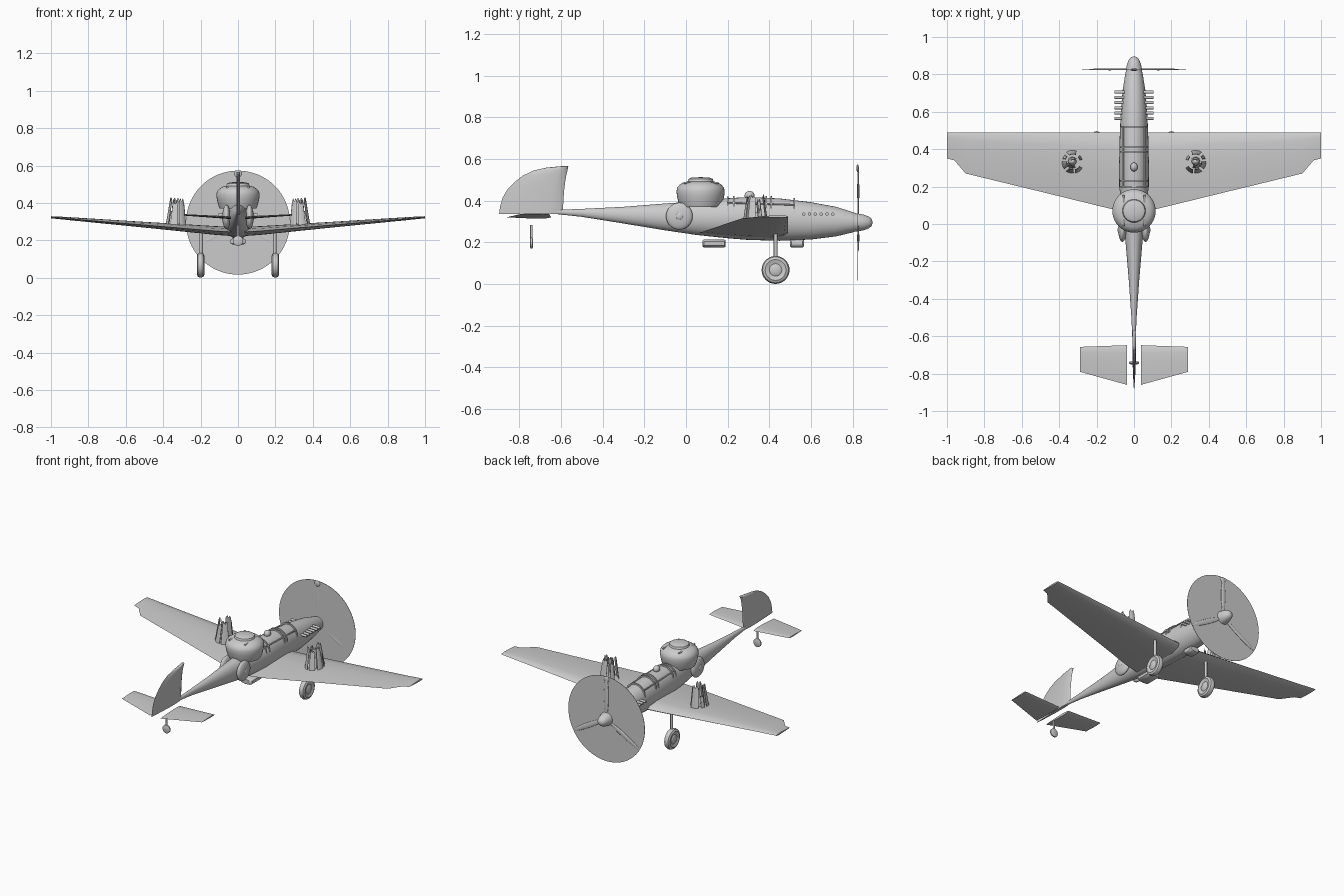
import bpy, bmesh, math
from math import sin, cos, pi, radians
from mathutils import Matrix, Vector

if "Cube" in bpy.data.objects:
    bpy.data.objects.remove(bpy.data.objects["Cube"])


def finish(name, bm, angle=40):
    bmesh.ops.recalc_face_normals(bm, faces=bm.faces)
    me = bpy.data.meshes.new(name)
    bm.to_mesh(me)
    bm.free()
    ob = bpy.data.objects.new(name, me)
    bpy.context.collection.objects.link(ob)
    bpy.ops.object.select_all(action='DESELECT')
    ob.select_set(True)
    bpy.context.view_layer.objects.active = ob
    bpy.ops.object.shade_smooth_by_angle(angle=radians(angle))
    return ob


def loft(name, rings, angle=40):
    """Skin a list of equal-length closed rings and cap the ends."""
    bm = bmesh.new()
    vs = [[bm.verts.new(p) for p in r] for r in rings]
    n = len(vs[0])
    for a, b in zip(vs, vs[1:]):
        for i in range(n):
            j = (i + 1) % n
            bm.faces.new((a[i], a[j], b[j], b[i]))
    bm.faces.new(vs[0])
    bm.faces.new(vs[-1])
    return finish(name, bm, angle)


def circle(n, f):
    return [f(cos(2 * pi * i / n), sin(2 * pi * i / n)) for i in range(n)]


def lathe(name, prof, loc, axis='Z', n=40):
    """Revolve (radius, height) pairs about an axis through loc."""
    x, y, z = loc
    f = {'Z': lambda r, h: lambda c, s: (x + r * c, y + r * s, z + h),
         'Y': lambda r, h: lambda c, s: (x + r * c, y + h, z + r * s),
         'X': lambda r, h: lambda c, s: (x + h, y + r * c, z + r * s)}[axis]
    return loft(name, [circle(n, f(r, h)) for r, h in prof])


def ball(name, loc, scale, rot=Matrix()):
    bm = bmesh.new()
    bmesh.ops.create_uvsphere(bm, u_segments=28, v_segments=16, radius=1,
                              matrix=Matrix.Translation(loc) @ rot @ Matrix.Diagonal((*scale, 1)))
    return finish(name, bm, 60)


def rod(name, a, b, r, n=14):
    a, b = Vector(a), Vector(b)
    bm = bmesh.new()
    m = Matrix.Translation((a + b) / 2) @ (b - a).to_track_quat('Z', 'Y').to_matrix().to_4x4()
    bmesh.ops.create_cone(bm, cap_ends=True, segments=n, radius1=r, radius2=r,
                          depth=(b - a).length, matrix=m)
    return finish(name, bm)


FOIL = [(0, 0), (.25, .55), (.55, .95), (.8, 1), (.95, .65), (1, 0),
        (.95, -.5), (.8, -.8), (.55, -.75), (.25, -.4)]


def foil(x, te, le, z, t):
    return [(x, te + (le - te) * u, z + v * t / 2) for u, v in FOIL]


# fuselage: y, bottom, top, half width
body = [(.84, .26, .33, .038), (.8, .247, .345, .047), (.72, .228, .37, .06),
        (.6, .213, .392, .071), (.45, .207, .41, .077), (.3, .211, .417, .08),
        (.2, .219, .411, .079), (.05, .235, .396, .06), (-.1, .257, .386, .045),
        (-.3, .29, .37, .028), (-.5, .322, .36, .014), (-.63, .336, .355, .008)]
loft("fuselage", [circle(32, lambda c, s: (w * c, y, (a + b) / 2 + (b - a) / 2 * s))
                  for y, a, b, w in body])

# main wing
half = [(.12, .08, .49, .25, .052), (.5, .173, .49, .282, .034), (.9, .27, .49, .315, .018),
        (.96, .34, .49, .32, .015), (1, .35, .49, .323, .012)]
loft("wing", [foil(-h[0], *h[1:]) for h in reversed(half)] + [foil(0, .06, .49, .243, .056)]
     + [foil(*h) for h in half], 50)

# tailplanes
for s in (-1, 1):
    loft("tailplane", [foil(s * .037, -.86, -.648, .32, .016),
                       foil(s * .29, -.79, -.657, .336, .009)], 50)

# fin: z, trailing y, leading y
fin = [(.335, -.897, -.592), (.37, -.893, -.59), (.41, -.882, -.588), (.45, -.86, -.585),
       (.49, -.822, -.58), (.52, -.783, -.575), (.545, -.73, -.569), (.558, -.67, -.566),
       (.565, -.6, -.565)]
loft("fin", [[(v * .011, te + (le - te) * u, z) for u, v in FOIL] for z, te, le in fin], 50)

# spinner, propeller disc and blades
PZ = .295
lathe("spinner", [(.044, -.03), (.043, 0), (.037, .03), (.028, .053), (.018, .066), (.004, .07)],
      (0, .825, PZ), 'Y')
lathe("propeller_disc", [(.278, -.001), (.278, .001)], (0, .824, PZ), 'Y', 64)
for k in range(3):
    r = Matrix.Rotation(k * 2 * pi / 3, 4, 'Y')
    ball("propeller_blade", Vector((0, .827, PZ)) + r @ Vector((0, 0, .15)), (.016, .005, .126), r)
ball("propeller_tip_knob", (0, .824, .555), (.019, .006, .019))

# dorsal turret with cap and twin barrels
lathe("turret_dome", [(.098, .37), (.106, .39), (.113, .42), (.116, .445), (.112, .462),
                      (.1, .476), (.085, .486), (.062, .492), (.058, .504), (.045, .51),
                      (.01, .512)], (0, .07, 0))
for s in (-1, 1):
    rod("turret_barrel", (s * .057, -.01, .485), (s * .057, .155, .485), .005)

# waist blisters
for s in (-1, 1):
    ball("side_blister", (s * .062, -.032, .325), (.022, .064, .065))
    ball("blister_hub", (s * .08, -.032, .325), (.008, .018, .018))

# cockpit hoops, rails and pilot
for y, zc, rx, rz in ((.52, .34, .066, .068), (.41, .35, .07, .066),
                      (.385, .35, .07, .068), (.23, .35, .07, .068), (.2, .35, .068, .064)):
    bm = bmesh.new()
    rings = []
    for i in range(17):
        a = pi * i / 16
        rings.append([bm.verts.new(((rx + d) * cos(a), y + e, zc + (rz + d) * sin(a)))
                      for d, e in ((-.004, -.004), (.005, -.004), (.005, .004), (-.004, .004))])
    for p, q in zip(rings, rings[1:]):
        for i in range(4):
            bm.faces.new((p[i], p[(i + 1) % 4], q[(i + 1) % 4], q[i]))
    finish("cockpit_hoop", bm)
for s in (-1, 1):
    rod("cockpit_rail", (s * .058, .2, .39), (s * .058, .52, .38), .004)
ball("pilot_head", (0, .305, .424), (.02, .024, .022))

# exhaust stubs
for s in (-1, 1):
    for k in range(6):
        y = .565 + k * .028
        rod("exhaust_stub", (s * .05, y, .335), (s * .105, y, .335), .008)

# belly scoops
for y0, y1, w in ((.08, .19, .042), (.5, .566, .036)):
    prof = [(y0, .8), (y0 + .006, 1), (y1 - .006, 1), (y1, .8)]
    loft("belly_scoop", [circle(20, lambda c, s: (w * k * c, y,
                         .194 + .019 * k * math.copysign(abs(s) ** .6, s))) for y, k in prof])

# landing gear
wheel = [(.02, -.02), (.03, -.014), (.05, -.02), (.062, -.014), (.067, 0),
         (.062, .014), (.05, .02), (.03, .014), (.02, .02)]
for s in (-1, 1):
    lathe("main_wheel", wheel, (s * .2, .43, .067), 'X', 32)
    rod("main_leg", (s * .197, .43, .07), (s * .197, .43, .255), .009)
lathe("tail_wheel", [(.018, -.008), (.027, -.004), (.027, .004), (.018, .008)],
      (0, -.742, .197), 'Y', 24)
rod("tail_wheel_leg", (0, -.742, .2), (0, -.742, .282), .006)

# torn cowling shells on the wings: tapered curved strips around a core
shards = [(-150, 45, .062, .042, .415), (-95, 40, .06, .04, .40), (-40, 45, .058, .036, .42),
          (20, 25, .058, .045, .36), (60, 50, .066, .045, .42), (135, 30, .056, .04, .40),
          (-120, 110, .034, .02, .41), (40, 100, .03, .016, .39)]
for s in (-1, 1):
    for a0, span, r0, r1, top in shards:
        rings = []
        for i in range(5):
            t = i / 4
            a = radians(a0 + span * t)
            lean = .012 * (1 if i % 2 else -1)
            rings.append([(s * (.33 - .004 * (k > 0) + r * cos(a)), .33 + r * sin(a), z)
                          for k, r, z in ((0, r0, .275), (0, r0 - .003, .275),
                                          (1, r1 - .003, top + lean * .7), (1, r1, top + lean * .7))])
        loft("engine_shard", rings, 30)
    ball("engine_core", (s * .33, .335, .3), (.022, .022, .045))
